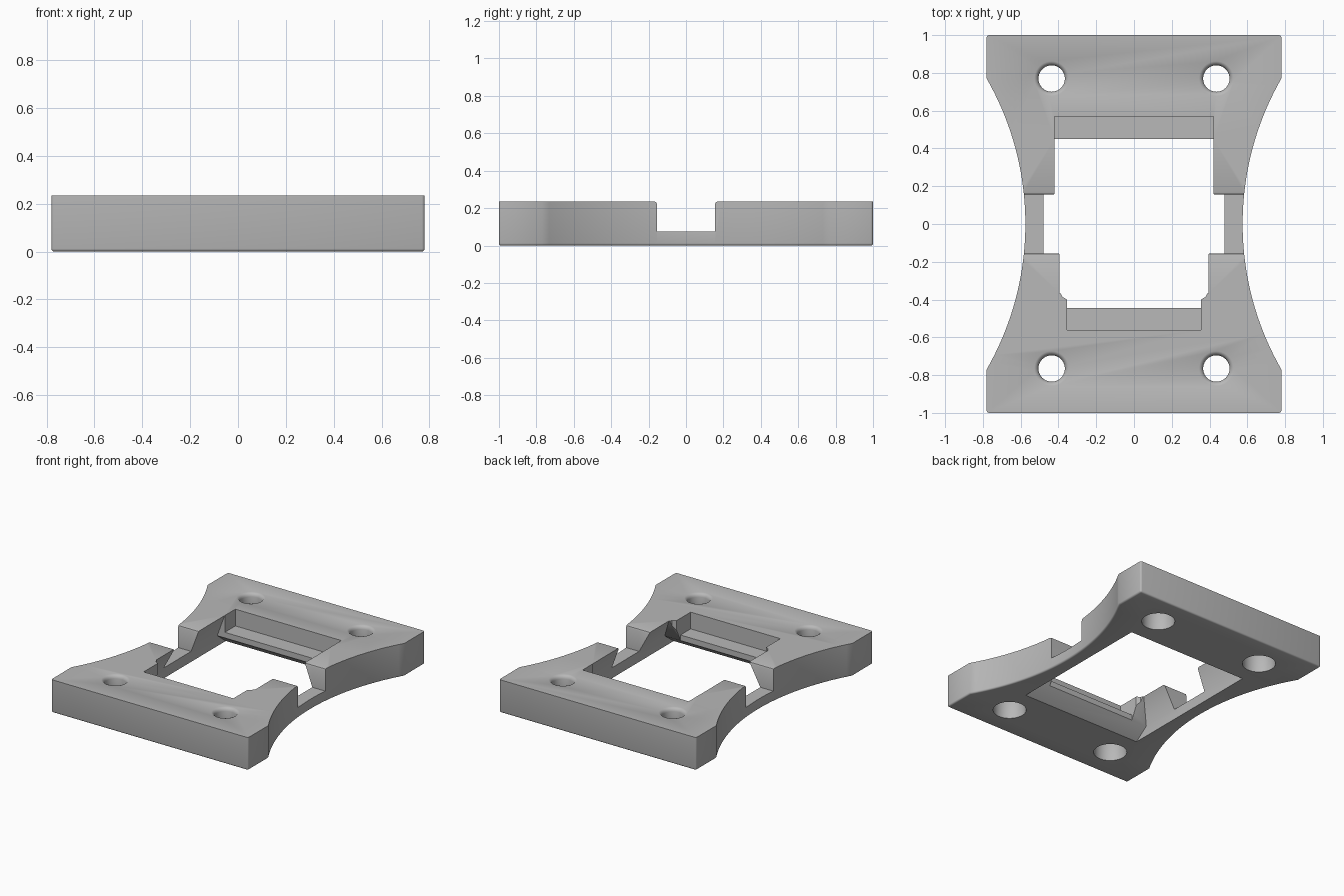
import bpy
import bmesh
from math import sin, cos, pi, sqrt

W, H, TOP = 0.78, 1.0, 0.235
WAIST, FLARE = 0.575, 0.77      # waist half width, height where the side arc begins
LEDGE, RAIL = 0.115, 0.075

if "Cube" in bpy.data.objects:
    bpy.data.objects.remove(bpy.data.objects["Cube"], do_unlink=True)

grey = bpy.data.materials.new("plain grey")
grey.use_nodes = True
colour = (0.48, 0.48, 0.48, 1)
grey.diffuse_color = colour
grey.node_tree.nodes["Principled BSDF"].inputs["Base Color"].default_value = colour


def loft(name, rings, round_base=0):
    """Closed solid through rings of equal point count."""
    bm = bmesh.new()
    loops = [[bm.verts.new(p) for p in ring] for ring in rings]
    n = len(loops[0])
    for a, b in zip(loops, loops[1:]):
        for i in range(n):
            j = (i + 1) % n
            bm.faces.new((a[i], a[j], b[j], b[i]))
    bm.faces.new(loops[0][::-1])
    bm.faces.new(loops[-1])
    bmesh.ops.recalc_face_normals(bm, faces=bm.faces[:])
    if round_base:
        def rounded(e):
            p, q = (v.co for v in e.verts)
            return max(p.z, q.z) < 1e-4 or (abs(p.z - q.z) > 0.1 and abs(p.y) > 0.99)
        bmesh.ops.bevel(bm, geom=[e for e in bm.edges if rounded(e)], offset=round_base,
                        segments=3, profile=0.5, affect='EDGES')
    mesh = bpy.data.meshes.new(name)
    bm.to_mesh(mesh)
    bm.free()
    ob = bpy.data.objects.new(name, mesh)
    bpy.context.collection.objects.link(ob)
    return ob


def prism(name, pts, z0, z1):
    return loft(name, [[(x, y, z) for x, y in pts] for z in (z0, z1)])


def rect(x, y0, y1):
    return [(-x, y0), (x, y0), (x, y1), (-x, y1)]


def tapered(name, sections):
    return loft(name, [[(x, y, z) for x, y in rect(w, y0, y1)]
                       for z, w, y0, y1 in sections])


# plate outline with concave sides
sag = W - WAIST
radius = (FLARE ** 2 + sag ** 2) / (2 * sag)
steps = 40
side = []
for i in range(steps + 1):
    y = -FLARE + 2 * FLARE * i / steps
    side.append((WAIST + radius - sqrt(radius ** 2 - y * y), y))
right = [(W, -H)] + side + [(W, H)]
outline = right + [(-x, y) for x, y in reversed(right)]
plate = loft("mounting_plate", [[(x, y, z) for x, y in outline] for z in (0, TOP)], 0.012)
plate.data.materials.append(grey)

cutters = []

# notch across both arms, with softened upper corners
half = [(0.155, RAIL), (0.155, TOP - 0.014), (0.159, TOP - 0.004), (0.168, TOP), (0.168, 0.3)]
notch = half + [(-y, z) for y, z in reversed(half)]
cutters.append(loft("arm_notch", [[(x, y, z) for y, z in notch] for x in (-1, 1)]))

# central opening between the rails
cutters.append(prism("middle_opening", rect(0.48, -0.155, 0.155), -0.1, 0.3))

# rear opening, undercut below and narrowing upwards, then its ledge
cutters.append(tapered("rear_opening", [(-0.01, 0.48, -0.1, 0.56), (RAIL, 0.48, -0.1, 0.45),
                                        (0.25, 0.415, -0.1, 0.45)]))
cutters.append(prism("rear_ledge", rect(0.42, 0.3, 0.57), LEDGE, 0.3))

# front opening, stepped in plan, then its ledge
cutters.append(tapered("front_opening", [(-0.01, 0.48, -0.56, 0.1), (RAIL, 0.48, -0.445, 0.1),
                                         (0.25, 0.385, -0.36, 0.1)]))
step = [(0.355, -0.445), (0.355, -0.4), (0.38, -0.385), (0.39, -0.36), (0.39, -0.1)]
cutters.append(prism("front_step", step + [(-x, y) for x, y in reversed(step)], 0.05, 0.3))
cutters.append(prism("front_ledge", rect(0.355, -0.56, -0.3), LEDGE, 0.3))

# screw holes: wide below, domed to a narrow bore, rounded at the top
bore = [(-0.02, 0.11), (0.12, 0.11), (0.135, 0.1), (0.145, 0.07), (0.21, 0.07),
        (0.222, 0.074), (0.231, 0.082), (TOP, 0.092), (0.26, 0.092)]
for sx in (-1, 1):
    for cy in (-0.765, 0.77):
        cutters.append(loft("screw_hole", [
            [(sx * 0.436 + r * cos(2 * pi * i / 40), cy + r * sin(2 * pi * i / 40), z)
             for i in range(40)] for z, r in bore]))

# cut everything out and keep only the finished plate
for c in cutters:
    c.hide_render = True
    m = plate.modifiers.new(c.name, 'BOOLEAN')
    m.operation = 'DIFFERENCE'
    m.solver = 'EXACT'
    m.object = c
bpy.context.view_layer.update()
graph = bpy.context.evaluated_depsgraph_get()
result = bpy.data.meshes.new_from_object(plate.evaluated_get(graph))
plate.modifiers.clear()
plate.data = result
result.materials.clear()
result.materials.append(grey)
for p in result.polygons:
    p.material_index = 0
for c in cutters:
    bpy.data.objects.remove(c, do_unlink=True)

bpy.ops.object.select_all(action='DESELECT')
plate.select_set(True)
bpy.context.view_layer.objects.active = plate
bpy.ops.object.shade_smooth_by_angle(angle=0.6)
